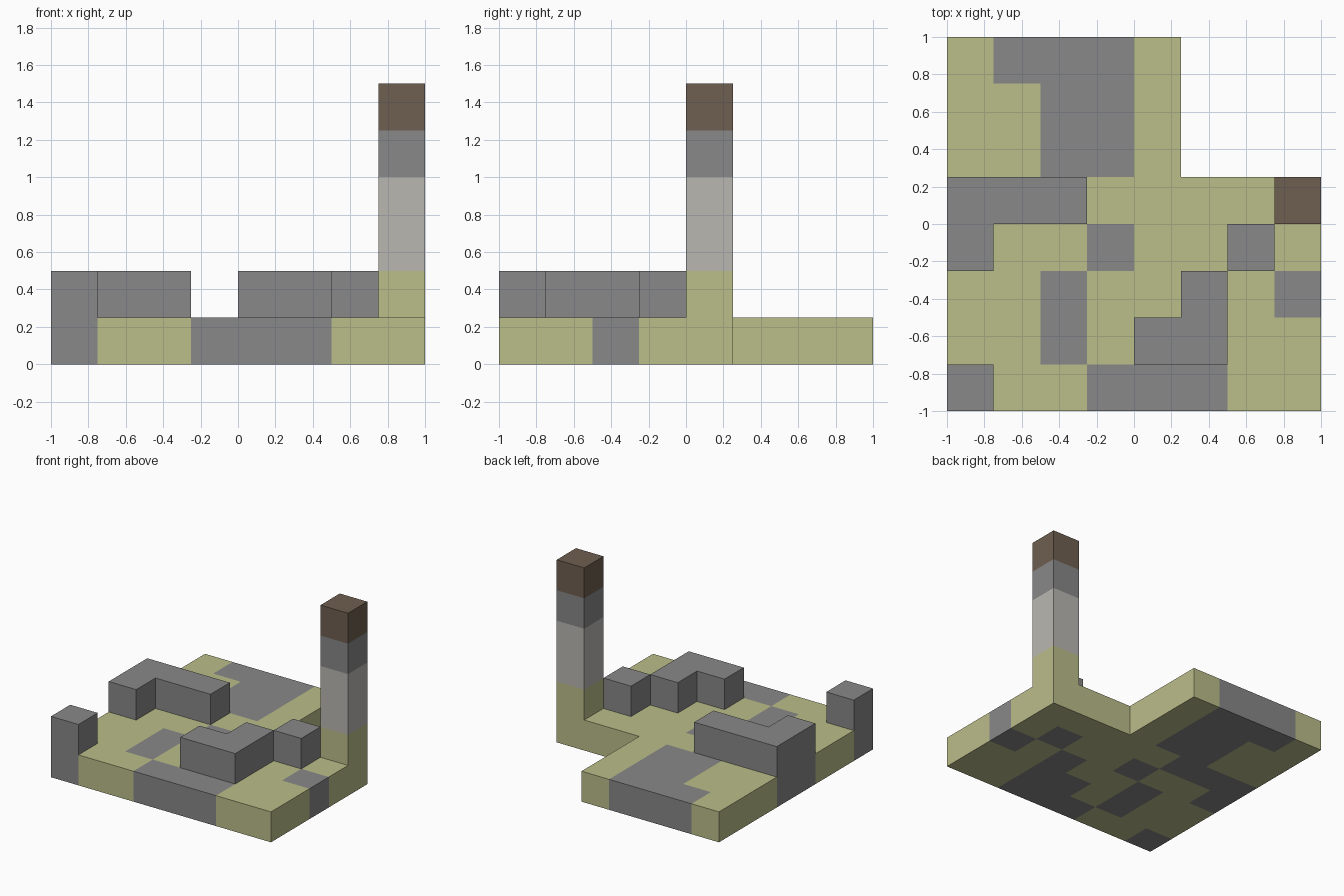
import bpy
import bmesh
from mathutils import Vector

CELL = 0.25
COLOURS = {
    "g": ("pale_moss", (0.497, 0.509, 0.254)),
    "s": ("grey_stone", (0.246, 0.246, 0.246)),
    "l": ("light_stone", (0.490, 0.474, 0.440)),
    "b": ("brown_cap", (0.156, 0.114, 0.080)),
}

# Floor plan, back row first: g moss, s stone, S raised stone, T tower, . empty
PLAN = [
    "gsssg...",
    "ggssg...",
    "ggssg...",
    "SSSggggT",
    "SggsggSg",
    "ggsggSgs",
    "ggsgSSgg",
    "Sggsssgg",
]
TOWER = "ggllsb"  # tower layers from the ground up


def make_material(name, rgb):
    mat = bpy.data.materials.new(name)
    mat.use_nodes = True
    mat.diffuse_color = (*rgb, 1)
    bsdf = next(n for n in mat.node_tree.nodes if n.type == "BSDF_PRINCIPLED")
    bsdf.inputs["Base Color"].default_value = (*rgb, 1)
    bsdf.inputs["Roughness"].default_value = 0.9
    return mat


def build_part(name, cells, solid):
    """Mesh the outer faces of a group of blocks; faces between blocks are left out."""
    bm = bmesh.new()
    keys = sorted(set(cells.values()))
    for cell, key in cells.items():
        centre = Vector(cell) + Vector((-3.5, -3.5, 0.5))
        for axis in range(3):
            for sign in (-1, 1):
                normal = Vector((0, 0, 0))
                normal[axis] = sign
                if tuple(int(c + n) for c, n in zip(cell, normal)) in solid:
                    continue
                u = Vector((0, 0, 0))
                u[(axis + 1) % 3] = 0.5
                v = normal.cross(u)
                mid = centre + normal * 0.5
                corners = (mid - u - v, mid + u - v, mid + u + v, mid - u + v)
                face = bm.faces.new([bm.verts.new(c * CELL) for c in corners])
                face.material_index = keys.index(key)
    bmesh.ops.remove_doubles(bm, verts=bm.verts, dist=0.001)
    mesh = bpy.data.meshes.new(name)
    bm.to_mesh(mesh)
    bm.free()
    for key in keys:
        mesh.materials.append(materials[key])
    obj = bpy.data.objects.new(name, mesh)
    bpy.context.collection.objects.link(obj)


default = bpy.data.objects.get("Cube")
if default:
    bpy.data.objects.remove(default, do_unlink=True)

materials = {key: make_material(*spec) for key, spec in COLOURS.items()}

# Sort the blocks into ground, raised walls and tower
parts = {"ground": {}, "stone_walls": {}, "tower": {}}
for row, line in enumerate(reversed(PLAN)):
    for col, mark in enumerate(line):
        if mark == ".":
            continue
        parts["ground"][col, row, 0] = "g" if mark == "T" else mark.lower()
        if mark == "S":
            parts["stone_walls"][col, row, 1] = "s"
        elif mark == "T":
            for level, key in enumerate(TOWER[1:], 1):
                parts["tower"][col, row, level] = key

solid = {cell for cells in parts.values() for cell in cells}
for name, cells in parts.items():
    build_part(name, cells, solid)
